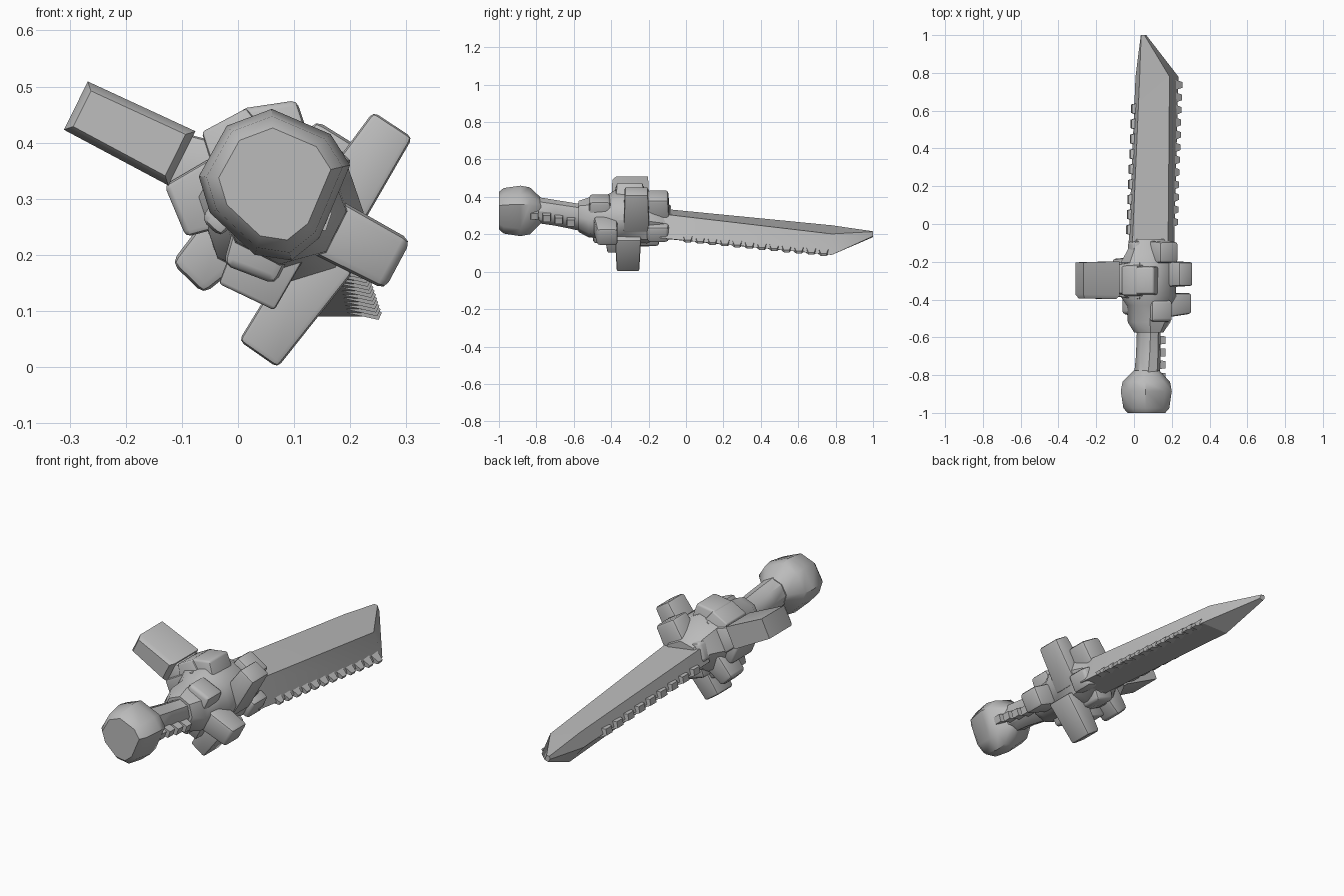
import bpy, bmesh, math
from mathutils import Vector

if "Cube" in bpy.data.objects:
    bpy.data.objects.remove(bpy.data.objects["Cube"])

steel = bpy.data.materials.new("plain grey")
steel.diffuse_color = (0.5, 0.5, 0.5, 1)
steel.use_nodes = True
steel.node_tree.nodes["Principled BSDF"].inputs["Base Color"].default_value = steel.diffuse_color


def finish(name, bm, angle=42):
    bmesh.ops.recalc_face_normals(bm, faces=bm.faces[:])
    me = bpy.data.meshes.new(name)
    bm.to_mesh(me)
    bm.free()
    me.materials.append(steel)
    ob = bpy.data.objects.new(name, me)
    bpy.context.collection.objects.link(ob)
    bpy.ops.object.select_all(action='DESELECT')
    ob.select_set(True)
    bpy.context.view_layer.objects.active = ob
    bpy.ops.object.shade_smooth_by_angle(angle=math.radians(angle))
    return ob


def loft_into(bm, rings):
    vs = [[bm.verts.new(p) for p in r] for r in rings]
    n = len(vs[0])
    for a, b in zip(vs, vs[1:]):
        for i in range(n):
            j = (i + 1) % n
            bm.faces.new((a[i], a[j], b[j], b[i]))
    bm.faces.new(vs[0])
    bm.faces.new(vs[-1])


def loft(name, rings, angle=42):
    bm = bmesh.new()
    loft_into(bm, rings)
    return finish(name, bm, angle)


def oval(y, cx, cz, ru, rv, n=8, tilt=-27):
    t = math.radians(tilt)
    out = []
    for i in range(n):
        a = 2 * math.pi * (i + 0.5) / n
        u, v = ru * math.cos(a), rv * math.sin(a)
        out.append((cx + u * math.cos(t) - v * math.sin(t), y,
                    cz + u * math.sin(t) + v * math.cos(t)))
    return out


def block_rings(a, b, w0, w1, d0, d1):
    a, b = Vector(a), Vector(b)
    ax = (b - a).normalized()
    p = Vector((-ax.z, 0, ax.x)).normalized()
    y = Vector((0, 1, 0))
    return [[c + p * (w / 2 * s) + y * (d / 2 * t)
             for s, t in ((-1, -1), (1, -1), (1, 1), (-1, 1))]
            for c, w, d in ((a, w0, d0), (b, w1, d1))]


def block(name, a, b, w0, w1, d0, d1, bevel=0.01, panel=False):
    bm = bmesh.new()
    loft_into(bm, block_rings(a, b, w0, w1, d0, d1))
    bmesh.ops.recalc_face_normals(bm, faces=bm.faces[:])
    if panel:
        f = [min(bm.faces, key=lambda q: q.normal.y)]
        bmesh.ops.inset_region(bm, faces=f, thickness=0.018, depth=0.02)
    else:
        bmesh.ops.bevel(bm, geom=bm.edges[:], offset=bevel, segments=2,
                        profile=0.5, affect='EDGES')
    return finish(name, bm)


# Blade: thick five-sided section with a clipped tip
def section(*pts):
    return lambda y: [(x, y, z) for x, z in pts]


root = section((-0.01, .338), (.18, .31), (.212, .18), (.06, .178), (-.03, .26))
end = section((.03, .248), (.188, .202), (.235, .09), (.085, .09), (.008, .182))
tip = section((.038, .216), (.055, .214), (.065, .19), (.045, .185), (.036, .2))
loft("blade", [root(-0.14), end(0.78), tip(1.0)], 30)


def along(k, y):
    p, q = Vector(root(-0.14)[k]), Vector(end(0.78)[k])
    return p.lerp(q, (y + 0.14) / 0.92)


# Saw teeth on the cutting edge and the spine
bm = bmesh.new()
for i in range(12):
    c = along(2, 0.01 + i * 0.066)
    reach = 0.014 + 0.0005 * i
    loft_into(bm, block_rings(c + Vector((-.03, 0, .02)),
                              c + Vector((reach, 0, -reach * .2)), .04, .014, .06, .03))
finish("edge_teeth", bm)
bm = bmesh.new()
for i in range(9):
    c = along(4, -0.03 + i * 0.08)
    loft_into(bm, block_rings(c + Vector((.03, 0, 0)),
                              c + Vector((-.013, 0, .008)), .05, .03, .07, .045))
finish("spine_teeth", bm)

# Pommel
outline = ((.06, .46), (-.02, .43), (-.07, .34), (-.05, .275), (.03, .2),
           (.095, .19), (.145, .23), (.2, .36), (.165, .415))
pommel = []
for y, s in ((-1, .74), (-.975, .9), (-.885, 1), (-.835, .93), (-.775, .5)):
    pommel.append([(.067 + (x - .067) * s, y, .33 + (z - .33) * s) for x, z in outline])
loft("pommel", pommel)

# Handle with grip plates
loft("handle", [oval(-.83, .067, .335, .07, .07), oval(-.7, .075, .315, .064, .07),
                oval(-.58, .077, .293, .06, .074), oval(-.5, .08, .29, .075, .09)])
bm = bmesh.new()
for i in range(4):
    y = -0.81 + i * 0.065
    z = 0.3 - 0.012 * i
    loft_into(bm, block_rings((.09, y, z + .02), (.162, y, z - .005), .05, .035, .05, .04))
finish("grip_plates", bm)

# Guard core
loft("guard_core", [oval(-.575, .078, .295, .075, .085), oval(-.52, .08, .29, .115, .105),
                    oval(-.43, .08, .29, .12, .115), oval(-.38, .075, .29, .15, .145),
                    oval(-.21, .075, .285, .15, .145), oval(-.14, .085, .28, .125, .1),
                    oval(-.08, .085, .265, .1, .085)])

# Guard arms
block("long_arm", (-.1, -.288, .372), (-.289, -.288, .466), .108, .096, .18, .17, panel=True)
block("long_arm_neck", (.02, -.29, .31), (-.11, -.29, .375), .15, .09, .2, .15)
block("lower_arm", (.16, -.31, .2), (.036, -.31, .023), .11, .084, .14, .12)
block("upper_arm", (.15, -.265, .24), (.276, -.265, .432), .11, .084, .14, .125)
block("side_mass", (.06, -.3, .35), (-.112, -.3, .278), .15, .1, .2, .16)

# Guard studs: (from, to, widths)
studs = (
    ((.12, -.435, .27), (.285, -.42, .182), .11, .1),
    ((.12, -.15, .24), (.215, -.15, .195), .1, .09),
    ((.1, -.15, .27), (.187, -.15, .41), .13, .115),
    ((.1, -.46, .28), (.15, -.46, .395), .12, .12),
    ((.06, -.44, .27), (.02, -.44, .165), .12, .1),
    ((.03, -.15, .3), (-.02, -.15, .32), .1, .09),
    ((.0, -.42, .27), (-.04, -.42, .3), .1, .09),
    ((.02, -.24, .27), (-.09, -.24, .158), .12, .08),
    ((.09, -.2, .26), (.05, -.2, .15), .12, .1),
)
for i, (a, b, w0, w1) in enumerate(studs):
    block("guard_stud_%d" % (i + 1), a, b, w0, w1, .13, .11, .015)

# Plates on top and underneath the guard
block("top_plate", (.08, -.3, .3), (.055, -.3, .468), .16, .1, .17, .14)
block("top_left_plate", (.05, -.3, .3), (-.025, -.3, .44), .15, .09, .2, .15, .006)
block("bottom_plate", (.07, -.34, .24), (.015, -.34, .125), .13, .11, .2, .16, .006)
